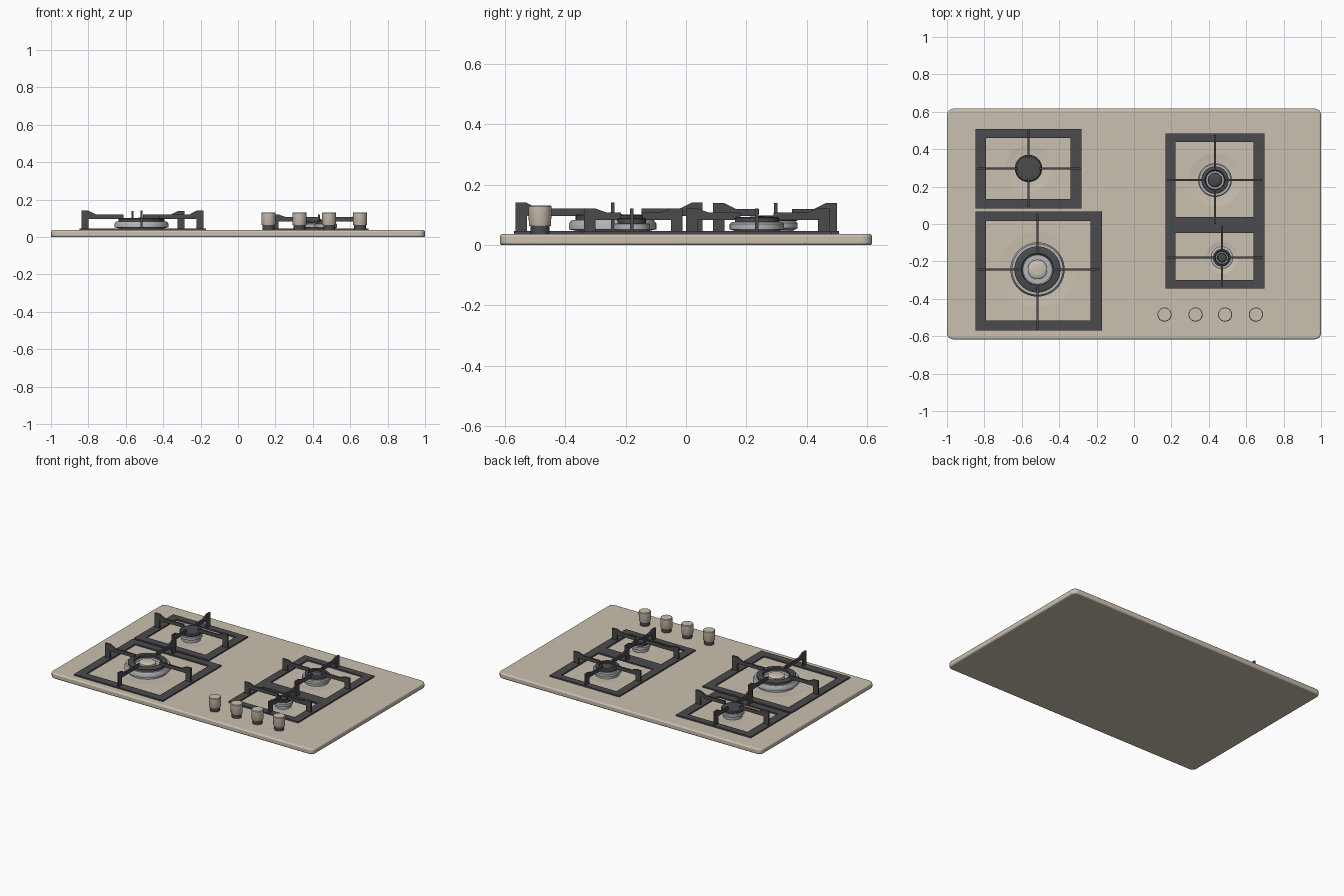
import bpy, bmesh, math
from mathutils import Vector

if "Cube" in bpy.data.objects:
    bpy.data.objects.remove(bpy.data.objects["Cube"])


def material(name, rgb):
    m = bpy.data.materials.new(name)
    m.diffuse_color = (*rgb, 1)
    m.use_nodes = True
    m.node_tree.nodes["Principled BSDF"].inputs["Base Color"].default_value = m.diffuse_color
    return m


BEIGE = material("beige_enamel", (0.60, 0.53, 0.44))
IRON = material("cast_iron", (0.07, 0.07, 0.075))
STEEL = material("burner_steel", (0.45, 0.46, 0.48))
TOP = 0.037


def finish(name, bm, mat, bevel=0, segments=2):
    bmesh.ops.recalc_face_normals(bm, faces=bm.faces[:])
    me = bpy.data.meshes.new(name)
    bm.to_mesh(me)
    bm.free()
    ob = bpy.data.objects.new(name, me)
    bpy.context.collection.objects.link(ob)
    if mat:
        me.materials.append(mat)
    if bevel:
        b = ob.modifiers.new("bevel", 'BEVEL')
        b.width, b.segments = bevel, segments
        b.limit_method, b.angle_limit = 'ANGLE', math.radians(40)
    bpy.ops.object.select_all(action='DESELECT')
    bpy.context.view_layer.objects.active = ob
    ob.select_set(True)
    bpy.ops.object.shade_smooth_by_angle(angle=math.radians(35))
    return ob


def add_box(bm, x0, x1, y0, y1, z0, z1):
    vs = bmesh.ops.create_cube(bm, size=1)['verts']
    for v in vs:
        v.co = ((x0 + x1) / 2 + v.co.x * (x1 - x0),
                (y0 + y1) / 2 + v.co.y * (y1 - y0),
                (z0 + z1) / 2 + v.co.z * (z1 - z0))


def lathe(name, centre, profile, mat, n=48):
    """Spin a (radius, z) profile around a vertical axis."""
    bm = bmesh.new()
    cx, cy = centre
    rings = []
    for r, z in profile:
        if r == 0:
            rings.append([bm.verts.new((cx, cy, z))] * n)
        else:
            rings.append([bm.verts.new((cx + r * math.cos(2 * math.pi * i / n),
                                        cy + r * math.sin(2 * math.pi * i / n), z))
                          for i in range(n)])
    for a, b in zip(rings, rings[1:]):
        for i in range(n):
            j = (i + 1) % n
            quad = list(dict.fromkeys((a[i], a[j], b[j], b[i])))
            bm.faces.new(quad)
    return finish(name, bm, mat)


# Flat panel with rounded corners and edges
bm = bmesh.new()
add_box(bm, -1, 1, -0.617, 0.617, 0, TOP)
upright = [e for e in bm.edges if abs(e.verts[0].co.z - e.verts[1].co.z) > 0.01]
bmesh.ops.bevel(bm, geom=upright, offset=0.035, segments=6, profile=0.5, affect='EDGES')
panel = finish("panel", bm, BEIGE, 0.009, 3)

# Burner positions
A, B, C, D = (-0.564, 0.297), (-0.516, -0.243), (0.433, 0.235), (0.47, -0.18)

# Shallow dishes pressed into the panel around the burners
for label, c, r in (("a", A, 0.123), ("b", B, 0.2), ("c", C, 0.14), ("d", D, 0.085)):
    cutter = lathe("dish_cutter_" + label, c,
                   [(0, TOP - 0.005), (r * 0.7, TOP - 0.005), (r, TOP), (r, 0.06), (0, 0.06)], None)
    cutter.hide_render = True
    cutter.hide_set(True)
    cut = panel.modifiers.new("dish", 'BOOLEAN')
    cut.operation, cut.object, cut.solver = 'DIFFERENCE', cutter, 'EXACT'


def frame(bm, outer, inner):
    """Flat rectangular grate base made of four bars."""
    x0, x1, y0, y1 = outer
    a0, a1, b0, b1 = inner
    z = (TOP - 0.002, 0.046)
    loops = []
    for h in z:
        for (l, r, f, k) in (outer, inner):
            loops.append([bm.verts.new(p) for p in
                          ((l, f, h), (r, f, h), (r, k, h), (l, k, h))])
    lo, li, uo, ui = loops
    for p, q in ((lo, li), (li, ui), (ui, uo), (uo, lo)):
        for i in range(4):
            j = (i + 1) % 4
            bm.faces.new((p[i], p[j], q[j], q[i]))


def arm(bm, start, tip, bar_top, horn_top, width=0.011):
    """Thin upright finger: a post with a raised horn and a bar to the burner."""
    s, t = Vector((*start, 0)), Vector((*tip, 0))
    d = t - s
    length = d.length
    d.normalize()
    side = Vector((-d.y, d.x, 0)) * width / 2
    prof = [(0, 0.042), (0, horn_top), (0.036, horn_top), (0.075, bar_top),
            (length, bar_top), (length, bar_top - 0.018),
            (length - 0.015, bar_top - 0.024), (0.038, bar_top - 0.024), (0.038, 0.042)]
    left = [bm.verts.new(s + d * u - side + Vector((0, 0, z))) for u, z in prof]
    right = [bm.verts.new(s + d * u + side + Vector((0, 0, z))) for u, z in prof]
    bm.faces.new(left)
    bm.faces.new(right)
    for i in range(len(prof)):
        j = (i + 1) % len(prof)
        bm.faces.new((left[i], left[j], right[j], right[i]))


def arms(bm, c, box, gap, bar_top, horn_top):
    x0, x1, y0, y1 = box
    for start, tip in (((x0, c[1]), (c[0] - gap, c[1])), ((x1, c[1]), (c[0] + gap, c[1])),
                       ((c[0], y0), (c[0], c[1] - gap)), ((c[0], y1), (c[0], c[1] + gap))):
        arm(bm, start, tip, bar_top, horn_top)


# Back left, front left and right grates: base frames and fingers
grates = (
    ("back_left", [((-0.848, -0.28, 0.083, 0.508), (-0.79, -0.34, 0.134, 0.46))],
     [(A, (-0.838, -0.285, 0.09, 0.5), 0.055, 0.12, 0.14)]),
    ("front_left", [((-0.848, -0.172, -0.57, 0.067), (-0.79, -0.232, -0.515, 0.016))],
     [(B, (-0.836, -0.185, -0.565, 0.055), 0.095, 0.121, 0.141)]),
    ("right", [((0.168, 0.698, -0.006, 0.484), (0.222, 0.64, 0.037, 0.438)),
               ((0.168, 0.698, -0.345, -0.006), (0.222, 0.64, -0.3, -0.048))],
     [(C, (0.178, 0.685, 0.0, 0.476), 0.055, 0.108, 0.122),
      (D, (0.178, 0.685, -0.338, -0.012), 0.035, 0.108, 0.122)]),
)
for label, frames, fingers in grates:
    bm = bmesh.new()
    for o, i in frames:
        frame(bm, o, i)
    finish("grate_frame_" + label, bm, IRON)
    bm = bmesh.new()
    for f in fingers:
        arms(bm, *f)
    finish("grate_fingers_" + label, bm, IRON)


def ring_burner(label, c, r, dark_out, dark_in, cap, top, cap_mat):
    """Steel body, dark flame ring and a small domed cap in the middle."""
    lathe("burner_body_" + label, c,
          [(0, 0.03), (r * 0.85, 0.03), (r * 0.85, 0.048), (r, 0.052), (r, 0.07),
           (r * 0.94, top - 0.018), (dark_in, top - 0.018), (dark_in * 0.95, top - 0.026),
           (0, top - 0.026)], STEEL)
    lathe("flame_ring_" + label, c,
          [(dark_in, top - 0.022), (dark_out, top - 0.022), (dark_out, top - 0.004),
           (dark_out - 0.006, top), (dark_in + 0.004, top), (dark_in, top - 0.004),
           (dark_in, top - 0.022)], IRON)
    lathe("burner_cap_" + label, c,
          [(0, top - 0.03), (cap, top - 0.03), (cap, top - 0.008), (cap * 0.85, top - 0.002),
           (cap * 0.5, top + 0.001), (0, top + 0.002)], cap_mat)


ring_burner("front_left", B, 0.145, 0.123, 0.082, 0.052, 0.102, BEIGE)
ring_burner("back_right", C, 0.09, 0.073, 0.05, 0.038, 0.094, IRON)
ring_burner("front_right", D, 0.06, 0.047, 0.034, 0.026, 0.09, IRON)

# Back left burner with one solid dark cap
lathe("burner_body_back_left", A, [(0, 0.03), (0.06, 0.03), (0.06, 0.05), (0.072, 0.056),
                                   (0.072, 0.074), (0.062, 0.082), (0, 0.082)], STEEL)
lathe("burner_cap_back_left", A, [(0, 0.08), (0.07, 0.08), (0.073, 0.084), (0.072, 0.092),
                                  (0.066, 0.097), (0, 0.099)], IRON)

# Row of four control knobs, each on a dark narrower collar
for i, x in enumerate((0.163, 0.329, 0.487, 0.652), 1):
    c = (x, -0.484)
    lathe(f"knob_collar_{i}", c, [(0, 0.03), (0.031, 0.03), (0.031, 0.067), (0, 0.067)], IRON, 32)
    lathe(f"knob_{i}", c, [(0, 0.064), (0.036, 0.064), (0.037, 0.066), (0.038, 0.128),
                           (0.035, 0.132), (0, 0.132)], BEIGE, 32)
